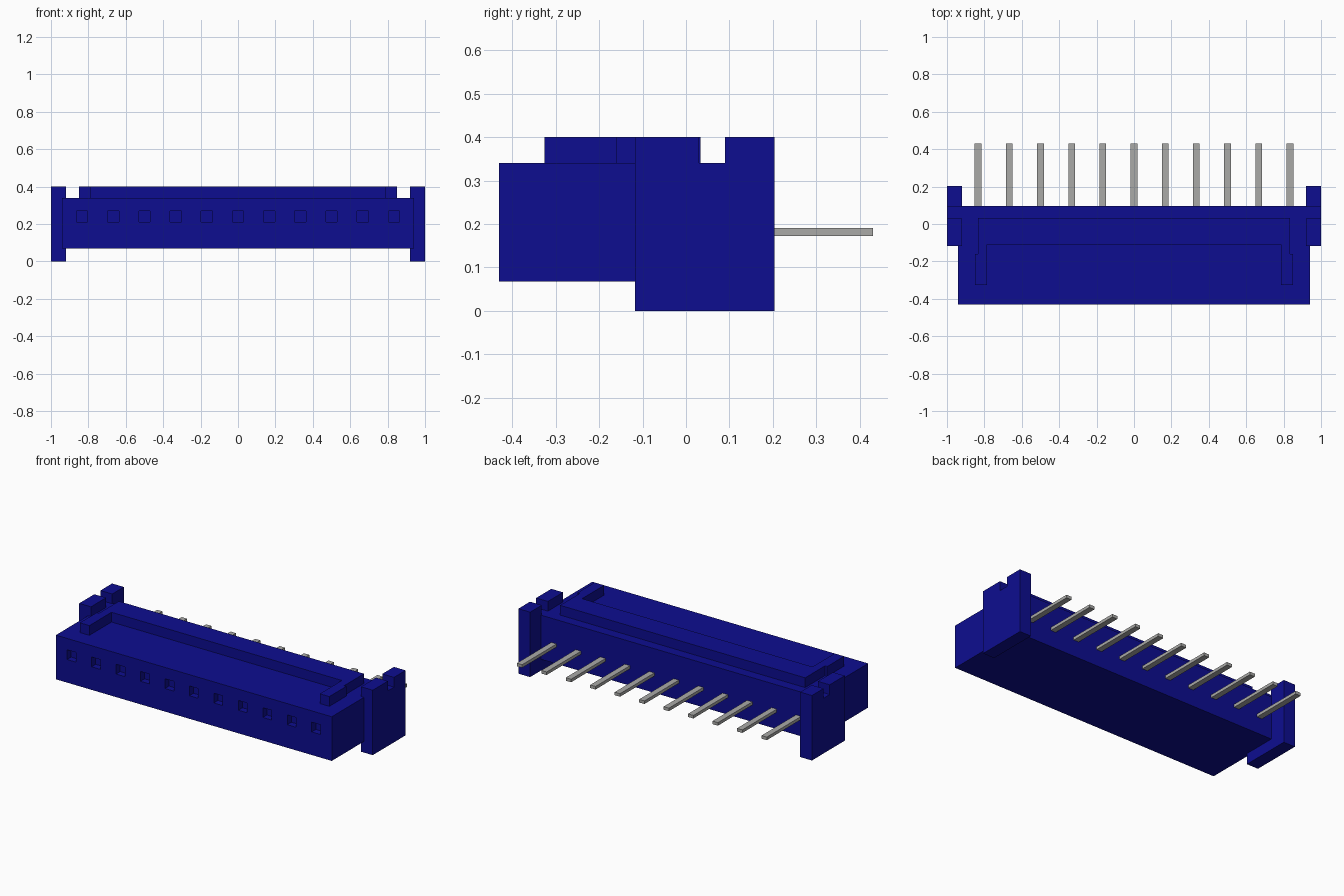
import bpy
import bmesh
from mathutils import Vector

cube = bpy.data.objects.get("Cube")
if cube:
    bpy.data.objects.remove(cube, do_unlink=True)


def material(name, colour):
    m = bpy.data.materials.new(name)
    m.use_nodes = True
    m.diffuse_color = colour
    m.node_tree.nodes["Principled BSDF"].inputs["Base Color"].default_value = colour
    return m


BLUE = material("blue plastic", (0.004, 0.004, 0.28, 1))
GREY = material("pin metal", (0.4, 0.4, 0.39, 1))


def prism(name, points, offset, mat):
    """Extrude a closed outline of 3D points along offset."""
    bm = bmesh.new()
    face = bm.faces.new([bm.verts.new(p) for p in points])
    new = bmesh.ops.extrude_face_region(bm, geom=[face], use_keep_orig=True)["geom"]
    bmesh.ops.translate(bm, vec=Vector(offset),
                        verts=[g for g in new if isinstance(g, bmesh.types.BMVert)])
    bmesh.ops.recalc_face_normals(bm, faces=bm.faces[:])
    mesh = bpy.data.meshes.new(name)
    bm.to_mesh(mesh)
    bm.free()
    mesh.materials.append(mat)
    ob = bpy.data.objects.new(name, mesh)
    bpy.context.collection.objects.link(ob)
    return ob


def box(name, x, y, z, mat):
    pts = [(x[0], y[0], z[0]), (x[1], y[0], z[0]), (x[1], y[1], z[0]), (x[0], y[1], z[0])]
    return prism(name, pts, (0, 0, z[1] - z[0]), mat)


def mirrored(half):
    return half + [(-x, y) for x, y in reversed(half)]


FRONT, STEP, BACK = -0.43, -0.117, 0.095
LOW, TOP, HIGH = 0.068, 0.34, 0.40
PIN_X = [k * 0.1667 for k in range(-5, 6)]

# Housing: wide at the front, slightly narrower between the ears
outline = mirrored([(0.94, FRONT), (0.94, STEP), (0.92, STEP), (0.92, BACK)])
housing = prism("housing", [(x, y, LOW) for x, y in outline], (0, 0, TOP - LOW), BLUE)

# Square sockets sunk into the front face
for x in PIN_X:
    cutter = box("socket_cutter", (x - 0.03, x + 0.03), (FRONT - 0.05, FRONT + 0.04),
                 (0.21, 0.27), BLUE)
    cutter.hide_render = True
    mod = housing.modifiers.new("socket", 'BOOLEAN')
    mod.operation = 'DIFFERENCE'
    mod.solver = 'EXACT'
    mod.object = cutter
    bpy.context.view_layer.objects.active = housing
    bpy.ops.object.modifier_apply(modifier=mod.name)
    bpy.data.objects.remove(cutter, do_unlink=True)

# U-shaped rib on the top
rib = mirrored([(0.785, -0.11), (0.785, -0.325), (0.85, -0.325), (0.85, -0.16),
                (0.835, -0.16), (0.835, 0.033)])
prism("top_rib", [(x, y, TOP) for x, y in rib], (0, 0, HIGH - TOP), BLUE)

# Notched mounting ears
ear = [(STEP, 0), (0.203, 0), (0.203, HIGH), (0.09, HIGH), (0.09, TOP),
       (0.03, TOP), (0.03, HIGH), (STEP, HIGH)]
for name, x in (("left_ear", 0.92), ("right_ear", -1.0)):
    prism(name, [(x, y, z) for y, z in ear], (0.08, 0, 0), BLUE)

# Row of flat pins out of the back
for i, x in enumerate(PIN_X, 1):
    box(f"pin_{i}", (x - 0.018, x + 0.018), (BACK - 0.01, 0.43), (0.172, 0.191), GREY)
